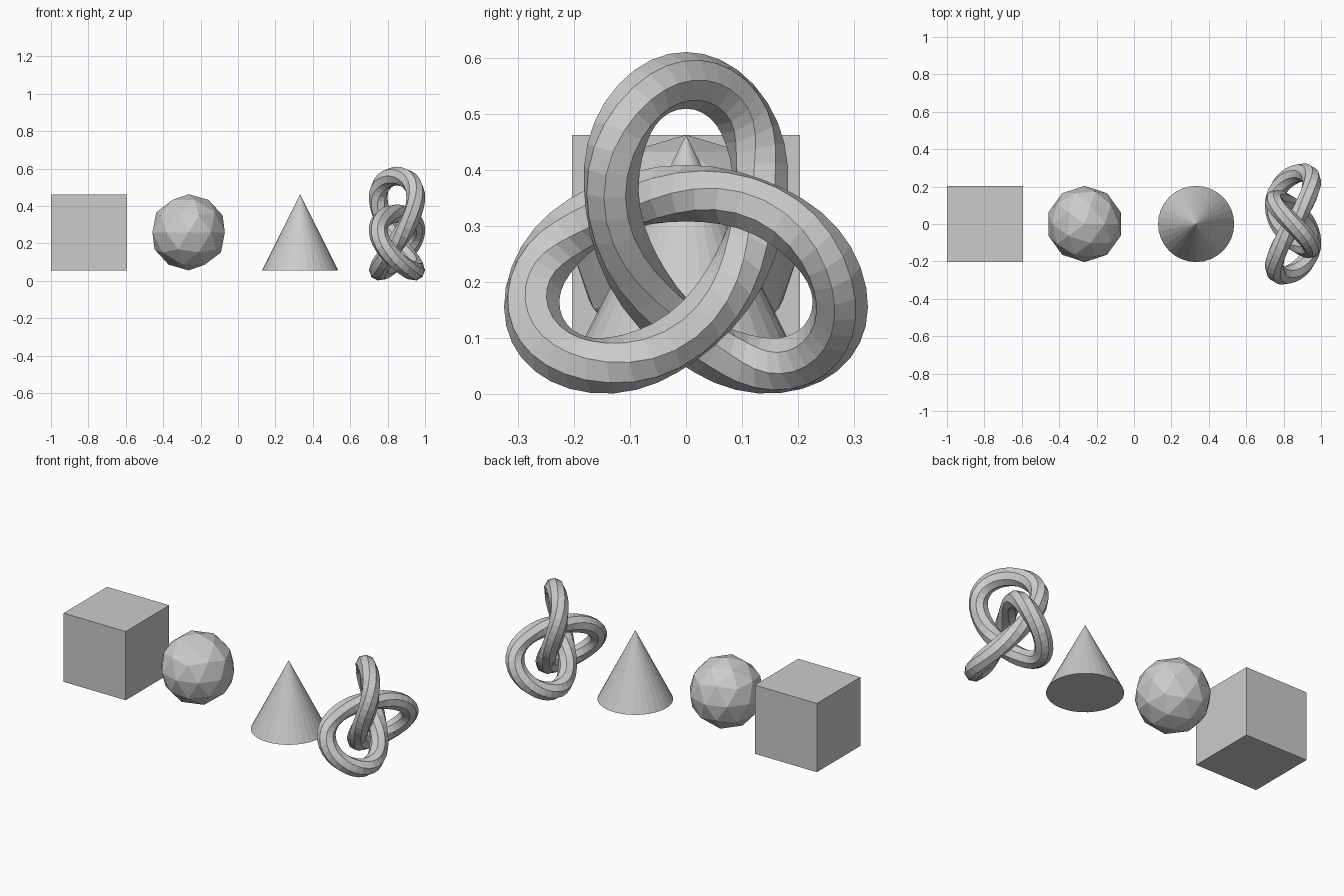
import bpy, bmesh
from math import sin, cos, pi
from mathutils import Vector

if "Cube" in bpy.data.objects:
    bpy.data.objects.remove(bpy.data.objects["Cube"])

HALF = 0.2035      # half size shared by the three plain solids
MID_Z = 0.259      # common centre height


def named(name):
    bpy.context.object.name = name
    bpy.context.object.data.name = name


# Cube
bpy.ops.mesh.primitive_cube_add(size=2 * HALF, location=(-1 + HALF, 0, MID_Z))
named("cube")

# Faceted ball
bpy.ops.mesh.primitive_ico_sphere_add(subdivisions=2, radius=HALF,
                                      location=(-0.264, 0, MID_Z))
named("faceted_ball")

# Cone
bpy.ops.mesh.primitive_cone_add(vertices=32, radius1=HALF, depth=2 * HALF,
                                location=(0.332, 0, MID_Z))
named("cone")

# Trefoil knot: octagonal tube swept along a closed curve facing +x
SCALE, TUBE, STEPS, SIDES = 0.1005, 0.0505, 80, 8


def path(t):
    return SCALE * Vector((sin(3 * t), sin(t) + 2 * sin(2 * t),
                           2 * cos(2 * t) - cos(t)))


bm = bmesh.new()
rings = []
for i in range(STEPS):
    t = 2 * pi * i / STEPS
    p = path(t)
    tangent = (path(t + 0.001) - path(t - 0.001)).normalized()
    outward = Vector((0, p.y, p.z))
    side = tangent.cross(outward).normalized()
    outward = side.cross(tangent)
    rings.append([bm.verts.new(p + TUBE * (cos(a) * outward + sin(a) * side))
                  for a in (2 * pi * k / SIDES for k in range(SIDES))])
for i in range(STEPS):
    a, b = rings[i], rings[(i + 1) % STEPS]
    for k in range(SIDES):
        n = (k + 1) % SIDES
        bm.faces.new((a[k], a[n], b[n], b[k]))
bmesh.ops.recalc_face_normals(bm, faces=bm.faces)
mesh = bpy.data.meshes.new("knot")
bm.to_mesh(mesh)
bm.free()
knot = bpy.data.objects.new("knot", mesh)
knot.location = (0.85, 0, 0.258)
bpy.context.collection.objects.link(knot)
